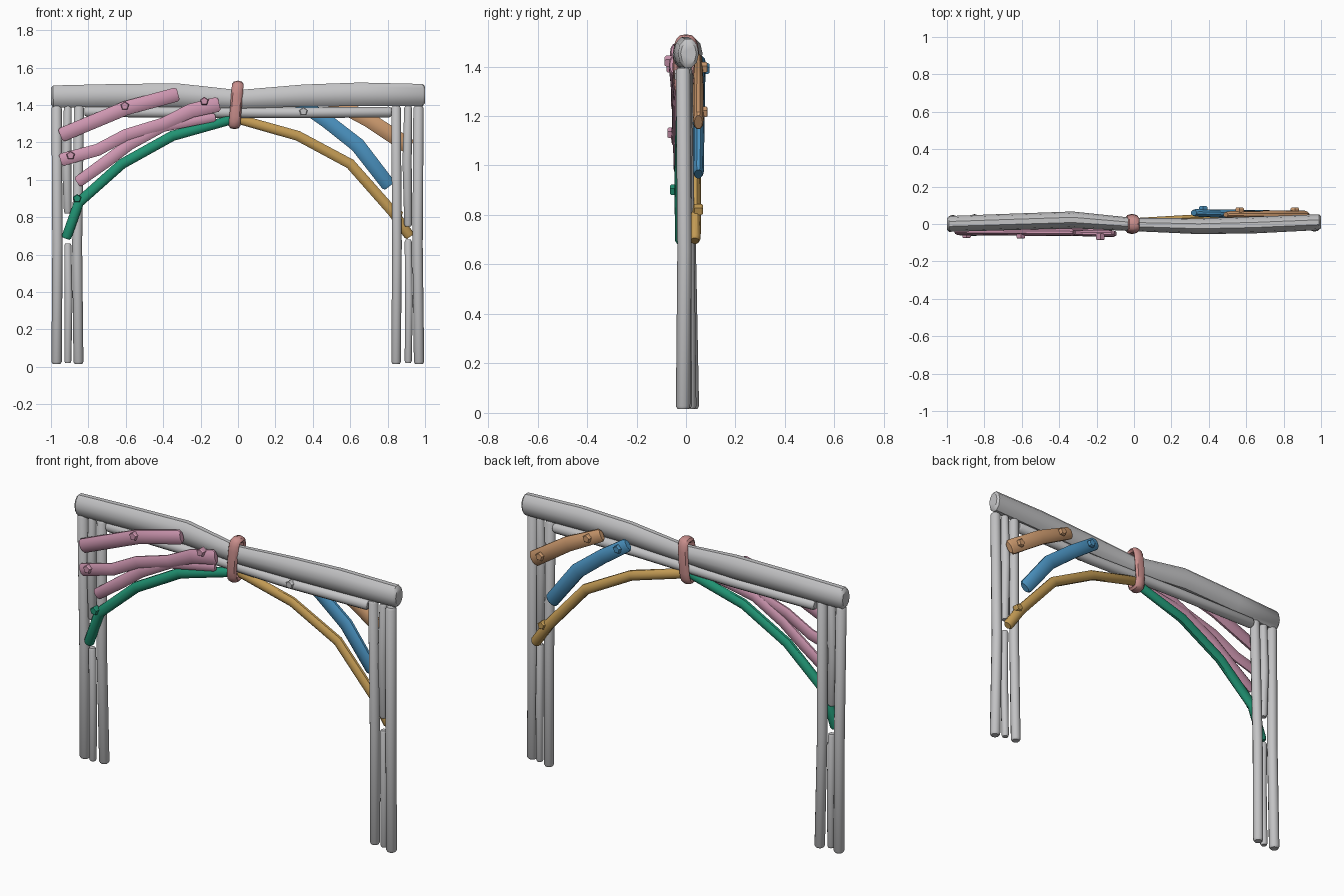
import bpy, bmesh, math
from mathutils import Vector

cube = bpy.data.objects.get("Cube")
if cube:
    bpy.data.objects.remove(cube, do_unlink=True)


def material(name, r, g, b):
    m = bpy.data.materials.new(name)
    m.use_nodes = True
    m.diffuse_color = (r, g, b, 1)
    m.node_tree.nodes["Principled BSDF"].inputs["Base Color"].default_value = (r, g, b, 1)
    return m


GREY = material("weathered grey", .55, .55, .56)
PINK = material("pink", .62, .31, .44)
ROSE = material("rope rose", .58, .27, .26)
GREEN = material("green", .015, .29, .17)
BLUE = material("blue", .07, .29, .53)
OCHRE = material("ochre", .55, .33, .09)
TAN = material("tan", .62, .33, .16)
Y = Vector((0, 1, 0))


def finish(name, bm, mat, angle=40):
    bmesh.ops.recalc_face_normals(bm, faces=bm.faces)
    mesh = bpy.data.meshes.new(name)
    bm.to_mesh(mesh)
    bm.free()
    mesh.shade_smooth()
    mesh.set_sharp_from_angle(angle=math.radians(angle))
    mesh.materials.append(mat)
    bpy.context.collection.objects.link(bpy.data.objects.new(name, mesh))


def skin(bm, rings, closed=False):
    n = len(rings[0])
    pairs = list(zip(rings, rings[1:] + rings[:1])) if closed else list(zip(rings, rings[1:]))
    for a, b in pairs:
        for i in range(n):
            j = (i + 1) % n
            bm.faces.new((a[i], a[j], b[j], b[i]))
    if not closed:
        bm.faces.new(rings[0])
        bm.faces.new(rings[-1])


def log(name, pts, radii, mat, flat=1.0, sides=10):
    """Branch along a path, with chamfered ends; flat squeezes it in depth."""
    pts = [Vector(p) for p in pts]
    if not isinstance(radii, (list, tuple)):
        radii = [radii] * len(pts)
    d0 = (pts[1] - pts[0]).normalized() * .012
    d1 = (pts[-1] - pts[-2]).normalized() * .012
    stations = [(pts[0], radii[0] * .75), (pts[0] + d0, radii[0])]
    stations += list(zip(pts[1:-1], radii[1:-1]))
    stations += [(pts[-1] - d1, radii[-1]), (pts[-1], radii[-1] * .75)]
    bm = bmesh.new()
    rings = []
    for k, (p, r) in enumerate(stations):
        before, after = stations[max(k - 1, 0)][0], stations[min(k + 1, len(stations) - 1)][0]
        side = (after - before).cross(Y).normalized()
        angles = [math.tau * (i + .5) / sides for i in range(sides)]
        rings.append([bm.verts.new(p + side * r * math.cos(a) + Y * r * flat * math.sin(a))
                      for a in angles])
    skin(bm, rings)
    finish(name, bm, mat)


def knot(name, x, y, z, mat, front=True, r=.024):
    """Short five-sided branch stub pointing to the front or back."""
    s = -1 if front else 1
    bm = bmesh.new()
    rings = [[bm.verts.new((x + q * math.sin(math.tau * i / 5), y + s * h,
                            z + q * math.cos(math.tau * i / 5))) for i in range(5)]
             for q, h in ((r, -.02), (r, .008), (r * .8, .014))]
    skin(bm, rings)
    finish(name, bm, mat, 30)


# Top and lower beams
log("top_beam", [(-1, 0, 1.445), (-.7, .01, 1.45), (-.33, .022, 1.453), (0, -.003, 1.43),
                 (.35, -.012, 1.45), (.65, -.005, 1.457), (1, .01, 1.453)],
    [.062, .064, .066, .052, .062, .066, .062], GREY, .68)
log("lower_beam", [(-.82, .01, 1.365), (-.3, .012, 1.36), (.3, -.008, 1.358), (.82, 0, 1.362)],
    .03, GREY)
knot("lower_beam_knot", .35, -.032, 1.365, GREY)

# Posts: outer and inner run full height, middle ones are split
for name, x0, x1, x2, y0, r in (
        ("right_outer_post", -.97, -.965, -.97, .02, .029),
        ("right_inner_post", -.853, -.86, -.85, .025, .028),
        ("left_inner_post", .845, .85, .845, .015, .027),
        ("left_outer_post", .968, .96, .965, -.012, .029)):
    log(name, [(x0, y0, .015), (x1, y0 * .5, .65), (x2, min(y0, 0), 1.395)], r, GREY)
for side, x, low, high in (("right", -.91, .66, .82), ("left", .91, .68, .75)):
    log(side + "_middle_post_lower", [(x, .005, .02), (x + .004, 0, .35), (x, 0, low)],
        [.02, .022, .02], GREY)
    log(side + "_middle_post_upper", [(x, .0, high), (x - .006, 0, 1.1), (x, 0, 1.395)],
        [.022, .026, .022], GREY)

# Curved arch braces
log("right_arch_brace", [(-.92, -.02, .685), (-.85, -.022, .88), (-.62, -.02, 1.085),
                         (-.35, -.015, 1.235), (-.02, -.005, 1.325)],
    [.028, .029, .029, .029, .026], GREEN, .85)
knot("right_arch_knot", -.86, -.05, .9, GREEN)
log("left_arch_brace", [(0, .01, 1.325), (.32, .028, 1.235), (.6, .036, 1.085),
                        (.83, .038, .825), (.92, .036, .695)],
    [.027, .028, .029, .029, .029], OCHRE, .8)
knot("left_arch_knot", .86, .055, .82, OCHRE, False)

# Front branches
log("upper_front_branch", [(-.95, -.04, 1.237), (-.6, -.043, 1.383), (-.32, -.045, 1.458)],
    .04, PINK, .5)
log("middle_front_branch", [(-.95, -.045, 1.105), (-.75, -.043, 1.16), (-.6, -.043, 1.24),
                            (-.4, -.045, 1.3), (-.25, -.05, 1.37), (-.1, -.052, 1.405)],
    [.036, .034, .033, .034, .04, .042], PINK, .42)
log("lower_front_branch", [(-.86, -.035, .985), (-.7, -.035, 1.1), (-.58, -.035, 1.19),
                           (-.4, -.035, 1.285), (-.12, -.03, 1.335)],
    [.032, .034, .033, .03, .024], PINK, .5)
for i, (x, y, z) in enumerate(((-.605, -.064, 1.395), (-.895, -.061, 1.13), (-.18, -.072, 1.42))):
    knot(f"front_branch_knot_{i + 1}", x, y, z, PINK)

# Back branches
log("lower_back_branch", [(.32, .06, 1.42), (.48, .055, 1.31), (.64, .052, 1.185),
                          (.81, .05, .965)], [.037, .04, .042, .04], BLUE, .55)
knot("lower_back_knot", .37, .081, 1.39, BLUE, False)
log("upper_back_branch", [(.49, .05, 1.425), (.7, .05, 1.32), (.92, .05, 1.175)],
    [.036, .042, .044], TAN, .5)
for i, (x, z) in enumerate(((.565, 1.395), (.86, 1.215))):
    knot(f"upper_back_knot_{i + 1}", x, .073, z, TAN, False)

# Rope binding: a rounded loop around both beams
bm = bmesh.new()
loops = []
for k in range(20):
    a = math.tau * k / 20
    c, s = math.cos(a), math.sin(a)
    y = .036 * math.copysign(abs(c) ** .5, c)
    z = .112 * math.copysign(abs(s) ** .6, s)
    out = Vector((0, c, s))
    center = Vector((-.01 + z * .08, y, 1.4 + z))
    loops.append([bm.verts.new(center + Vector((.031 * math.cos(t), 0, 0)) + out * .018 * math.sin(t))
                  for t in (math.tau * i / 8 for i in range(8))])
skin(bm, loops, closed=True)
finish("rope_binding", bm, ROSE)
